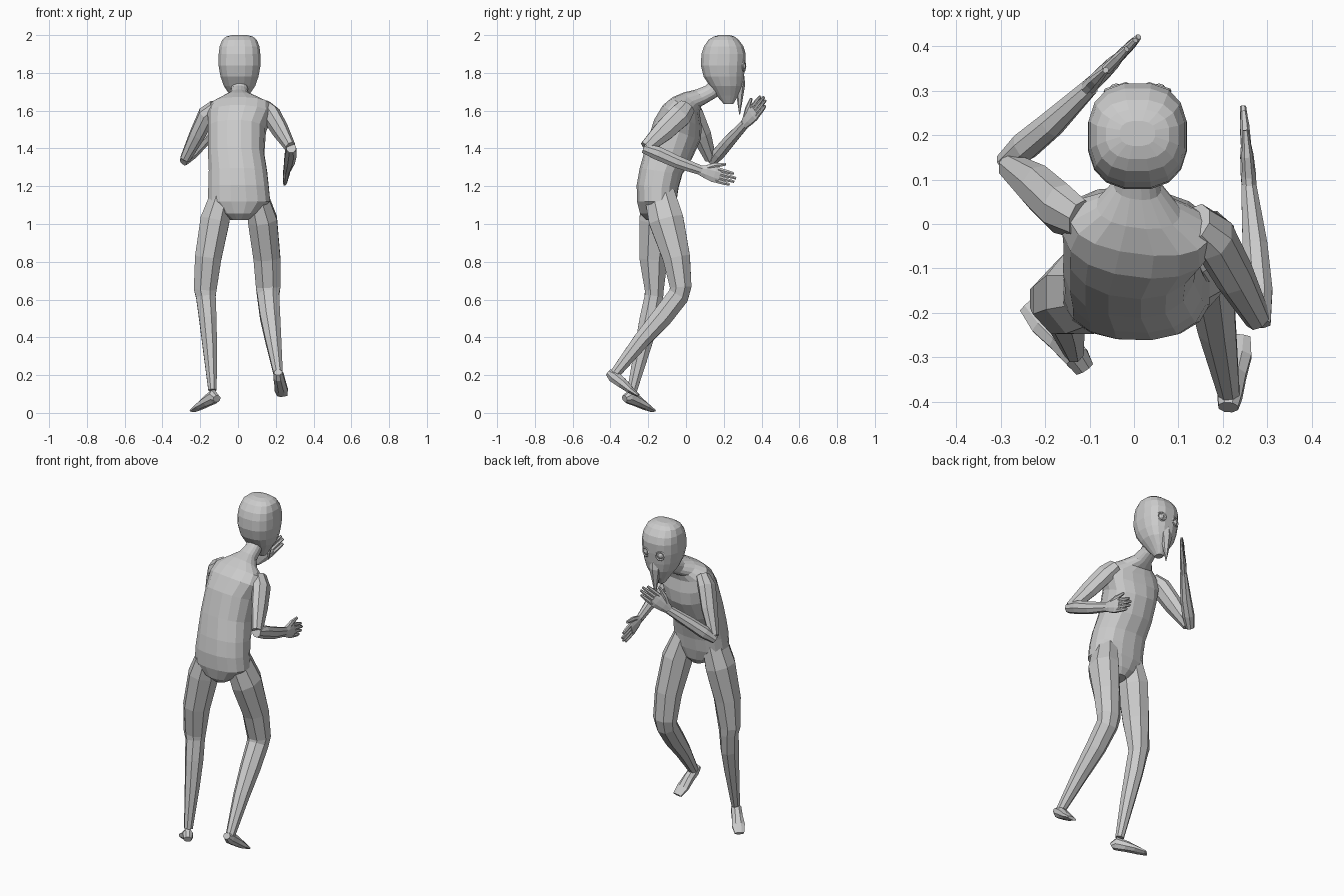
import bpy, bmesh, math
from mathutils import Vector as V


def ring(c, u, v, n=8, p=2.0):
    """Superellipse ring of n points around c with half-axes u and v."""
    pts = []
    for i in range(n):
        a = 2 * math.pi * (i + 0.5) / n
        x, y = math.cos(a), math.sin(a)
        sx = math.copysign(abs(x) ** (2 / p), x)
        sy = math.copysign(abs(y) ** (2 / p), y)
        pts.append(V(c) + V(u) * sx + V(v) * sy)
    return pts


def loft(name, rings):
    """Skin a list of rings and cap both ends."""
    bm = bmesh.new()
    rows = [[bm.verts.new(p) for p in r] for r in rings]
    n = len(rows[0])
    for a, b in zip(rows, rows[1:]):
        for i in range(n):
            j = (i + 1) % n
            bm.faces.new((a[i], a[j], b[j], b[i]))
    bm.faces.new(rows[0][::-1])
    bm.faces.new(rows[-1])
    bmesh.ops.recalc_face_normals(bm, faces=bm.faces)
    me = bpy.data.meshes.new(name)
    bm.to_mesh(me)
    bm.free()
    ob = bpy.data.objects.new(name, me)
    bpy.context.collection.objects.link(ob)
    return ob


def limb(name, pts, side=(1, 0, 0), n=8):
    """Tube through (x, y, z, side radius, other radius) stations."""
    ps = [V(p[:3]) for p in pts]
    k = 1 / math.cos(math.pi / n)
    rings = []
    for i, p in enumerate(pts):
        d = (ps[min(i + 1, len(ps) - 1)] - ps[max(i - 1, 0)]).normalized()
        u = V(side)
        u = (u - d * u.dot(d)).normalized()
        rings.append(ring(ps[i], u * p[3] * k, d.cross(u) * p[4] * k, n))
    return loft(name, rings)


# Torso and neck: (cx, cy, cz, rx, ry, forward tilt)
YAW = -0.13
torso = [(.005, -.15, 1.02, .045, .06, 0), (.005, -.155, 1.055, .10, .09, 0),
         (.005, -.155, 1.12, .168, .106, 0), (.003, -.15, 1.20, .162, .112, .06),
         (0, -.132, 1.28, .156, .114, .15),
         (-.01, -.09, 1.38, .150, .126, .28), (-.005, -.045, 1.50, .153, .133, .4),
         (.01, -.02, 1.575, .172, .114, .5), (.015, 0, 1.63, .160, .080, .55),
         (.01, .035, 1.66, .095, .058, .7), (.008, .085, 1.678, .054, .046, .85),
         (.008, .135, 1.703, .045, .042, .8), (.008, .19, 1.76, .045, .042, .6)]
rings = []
for x, y, z, rx, ry, t in torso:
    yaw = YAW * min(1, max(0, (z - 1.1) / .4))
    u = V((math.cos(yaw), math.sin(yaw), 0))
    f = V((-math.sin(yaw) * math.cos(t), math.cos(yaw) * math.cos(t), -math.sin(t)))
    rings.append(ring((x, y, z), u * rx, f * ry, 16, 2.3))
loft("torso", rings)

# Head: (z, back y, front y, half width)
head = [(1.635, .20, .250, .022), (1.68, .160, .278, .050), (1.73, .125, .298, .084),
        (1.78, .092, .308, .102), (1.84, .077, .315, .113), (1.90, .080, .318, .112),
        (1.94, .093, .306, .107), (1.975, .118, .280, .093), (1.992, .145, .258, .072),
        (2.0, .175, .232, .04)]
loft("head", [ring((.008, (a + b) / 2, z), (w, 0, 0), (0, (b - a) / 2, 0), 16, 2.5)
              for z, a, b, w in head])

# Pointed beak hanging from the face
limb("beak", [(.008, .288, 1.80, .014, .016), (.008, .290, 1.74, .032, .020),
              (.008, .285, 1.68, .020, .016), (.008, .284, 1.58, .002, .002)], n=6)

# Eyes with raised rims
for s in (-1, 1):
    c = V((.008 + s * .048, .298, 1.835))
    bpy.ops.mesh.primitive_uv_sphere_add(segments=10, ring_count=6, radius=.018, location=c)
    bpy.context.object.name = "eye"
    bpy.ops.mesh.primitive_torus_add(major_segments=10, minor_segments=4, major_radius=.025,
                                     minor_radius=.005, location=c + V((0, .009, 0)),
                                     rotation=(math.pi / 2, 0, -s * .3))
    bpy.context.object.name = "eye_rim"

# Legs
limb("left_leg", [(-.085, -.15, 1.16, .058, .080), (-.122, -.155, 1.02, .077, .092),
                  (-.158, -.172, .82, .070, .075), (-.174, -.168, .65, .060, .050),
                  (-.170, -.170, .615, .052, .049),
                  (-.160, -.192, .50, .046, .053), (-.149, -.228, .35, .038, .043),
                  (-.135, -.285, .12, .022, .026)])
limb("right_leg", [(.095, -.14, 1.16, .058, .080), (.130, -.105, 1.02, .077, .092),
                   (.153, -.05, .82, .071, .072), (.160, -.028, .665, .065, .057),
                   (.160, -.040, .62, .058, .056), (.170, -.125, .51, .053, .055),
                   (.187, -.235, .385, .042, .044), (.213, -.378, .205, .024, .027)])

# Feet
limb("left_foot", [(-.112, -.325, .075, .022, .018), (-.128, -.300, .085, .028, .036),
                   (-.165, -.258, .062, .030, .028), (-.200, -.218, .036, .036, .018),
                   (-.236, -.178, .012, .026, .008)], side=(.75, .65, 0))
limb("right_foot", [(.212, -.412, .215, .022, .018), (.215, -.385, .195, .028, .032),
                    (.222, -.340, .160, .030, .028), (.229, -.295, .122, .035, .019),
                    (.235, -.252, .092, .027, .008)])

# Arms
limb("right_upper_arm", [(.140, .005, 1.62, .035, .045), (.178, -.030, 1.575, .046, .060),
                         (.225, -.115, 1.495, .041, .055), (.278, -.212, 1.405, .027, .034)])
limb("right_forearm", [(.282, -.225, 1.402, .025, .026), (.280, -.15, 1.375, .031, .036),
                       (.272, -.05, 1.33, .028, .033), (.258, .085, 1.282, .017, .025)])
limb("left_upper_arm", [(-.120, .01, 1.62, .035, .045), (-.165, .035, 1.58, .044, .056),
                        (-.215, .08, 1.475, .040, .052), (-.280, .13, 1.345, .026, .030)])
limb("left_forearm", [(-.290, .137, 1.328, .022, .022), (-.245, .175, 1.375, .031, .034),
                      (-.185, .225, 1.435, .028, .032), (-.095, .312, 1.53, .016, .024)])


def hand(side, wrist, tip, thumb_way):
    """Flat palm, four fingers and a thumb between the wrist and finger tip."""
    w, d = V(wrist), V(tip) - V(wrist)
    length = d.length
    d.normalize()
    t = V(thumb_way)
    t = (t - d * t.dot(d)).normalized()

    def at(a, b, rs, rt):
        return (*(w + d * a * length + t * b), rs, rt)

    limb(side + "_palm", [at(0, 0, .024, .016), at(.2, .002, .036, .017),
                          at(.42, 0, .042, .015), at(.56, 0, .040, .011)], side=t)
    for k, reach in enumerate((.91, 1.0, .98, .88)):
        b = .031 - .0205 * k
        limb(side + "_finger", [at(.48, b, .0105, .010), at(.75, b, .0095, .009),
                                at(reach, b, .0065, .006)], side=t, n=6)
    limb(side + "_thumb", [at(.12, .015, .015, .013), at(.36, .046, .013, .011),
                           at(.64, .068, .007, .006)], side=t, n=6)


hand("right", (.260, .07, 1.285), (.245, .262, 1.232), (0, .25, 1))
hand("left", (-.100, .308, 1.525), (.008, .418, 1.665), (-.5, -.5, .7))
